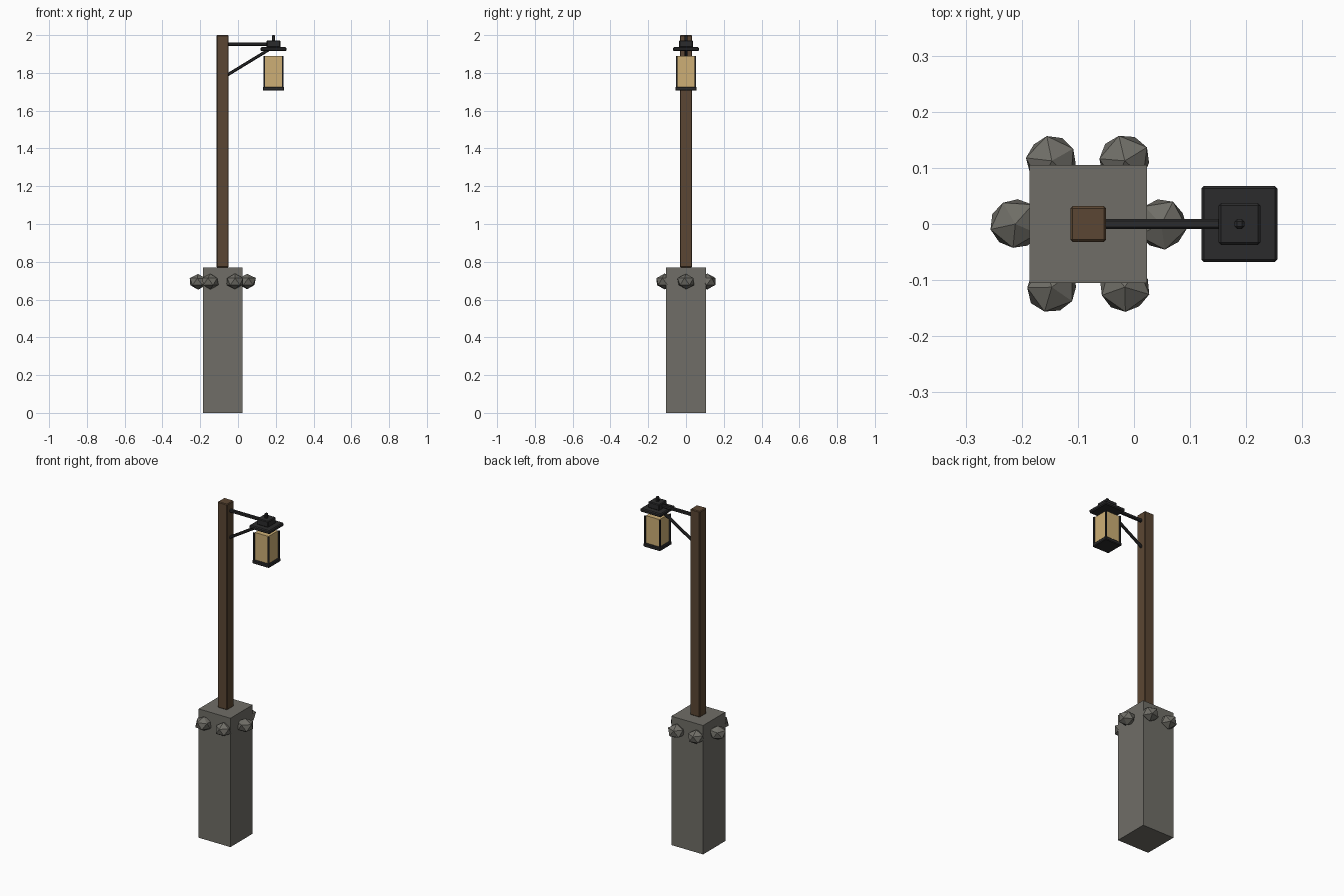
import bpy, bmesh, math, random
from mathutils import Vector

if "Cube" in bpy.data.objects:
    bpy.data.objects.remove(bpy.data.objects["Cube"])

random.seed(4)


def material(name, r, g, b):
    m = bpy.data.materials.new(name)
    m.diffuse_color = (r, g, b, 1)
    m.use_nodes = True
    m.node_tree.nodes["Principled BSDF"].inputs["Base Color"].default_value = m.diffuse_color
    return m


STONE = material("grey stone", 0.16, 0.155, 0.135)
WOOD = material("brown wood", 0.105, 0.062, 0.033)
IRON = material("black iron", 0.024, 0.024, 0.025)
GLASS = material("warm glass", 0.61, 0.43, 0.18)


def finish(name, bm, mat):
    mesh = bpy.data.meshes.new(name)
    bm.to_mesh(mesh)
    bm.free()
    mesh.materials.append(mat)
    ob = bpy.data.objects.new(name, mesh)
    bpy.context.collection.objects.link(ob)
    return ob


def box(name, centre, size, mat, bevel=0.0):
    bm = bmesh.new()
    bmesh.ops.create_cube(bm, size=1)
    bmesh.ops.scale(bm, vec=size, verts=bm.verts)
    ob = finish(name, bm, mat)
    ob.location = centre
    if bevel:
        mod = ob.modifiers.new("edge", 'BEVEL')
        mod.width, mod.segments = bevel, 1
    return ob


def bar(name, a, b, thick, mat):
    """Square bar running from a to b in the xz plane."""
    a, b = Vector(a), Vector(b)
    d = b - a
    ob = box(name, (a + b) / 2, (d.length, thick, thick), mat, 0.004)
    ob.rotation_euler.y = -math.atan2(d.z, d.x)
    return ob


PX, LX = -0.0815, 0.188     # post and lantern axes

# Stone base and wooden post
box("stone_base", (PX, 0, 0.385), (0.21, 0.21, 0.77), STONE)
box("post", (PX, 0, 1.385), (0.064, 0.064, 1.23), WOOD, 0.004)

# Ring of rough rocks round the top of the base
for i in range(6):
    a = math.radians(60 * i)
    bm = bmesh.new()
    bmesh.ops.create_icosphere(bm, subdivisions=1, radius=0.05)
    for v in bm.verts:
        v.co *= random.uniform(0.95, 1.05)
        v.co.z *= 0.83
    rock = finish(f"rock_{i + 1}", bm, STONE)
    rock.location = (PX + 0.13 * math.cos(a), 0.13 * math.sin(a), 0.695)
    rock.rotation_euler.z = random.uniform(0, 6.28)

# Iron bracket
bar("arm", (-0.055, 0, 1.952), (0.18, 0, 1.952), 0.018, IRON)
bar("brace", (-0.058, 0, 1.788), (0.175, 0, 1.93), 0.016, IRON)

# Lantern
box("lantern_roof", (LX, 0, 1.9255), (0.136, 0.136, 0.021), IRON, 0.005)
box("lantern_cap", (LX, 0, 1.954), (0.074, 0.074, 0.037), IRON, 0.004)
box("lantern_finial", (LX, 0, 1.983), (0.017, 0.017, 0.034), IRON, 0.004)
box("lantern_glass", (LX, 0, 1.808), (0.09, 0.09, 0.163), GLASS)
box("lantern_floor", (LX, 0, 1.716), (0.112, 0.112, 0.021), IRON, 0.004)
for i, (sx, sy) in enumerate([(-1, -1), (1, -1), (1, 1), (-1, 1)]):
    box(f"lantern_bar_{i + 1}", (LX + sx * 0.049, sy * 0.049, 1.804),
        (0.008, 0.008, 0.17), IRON)
